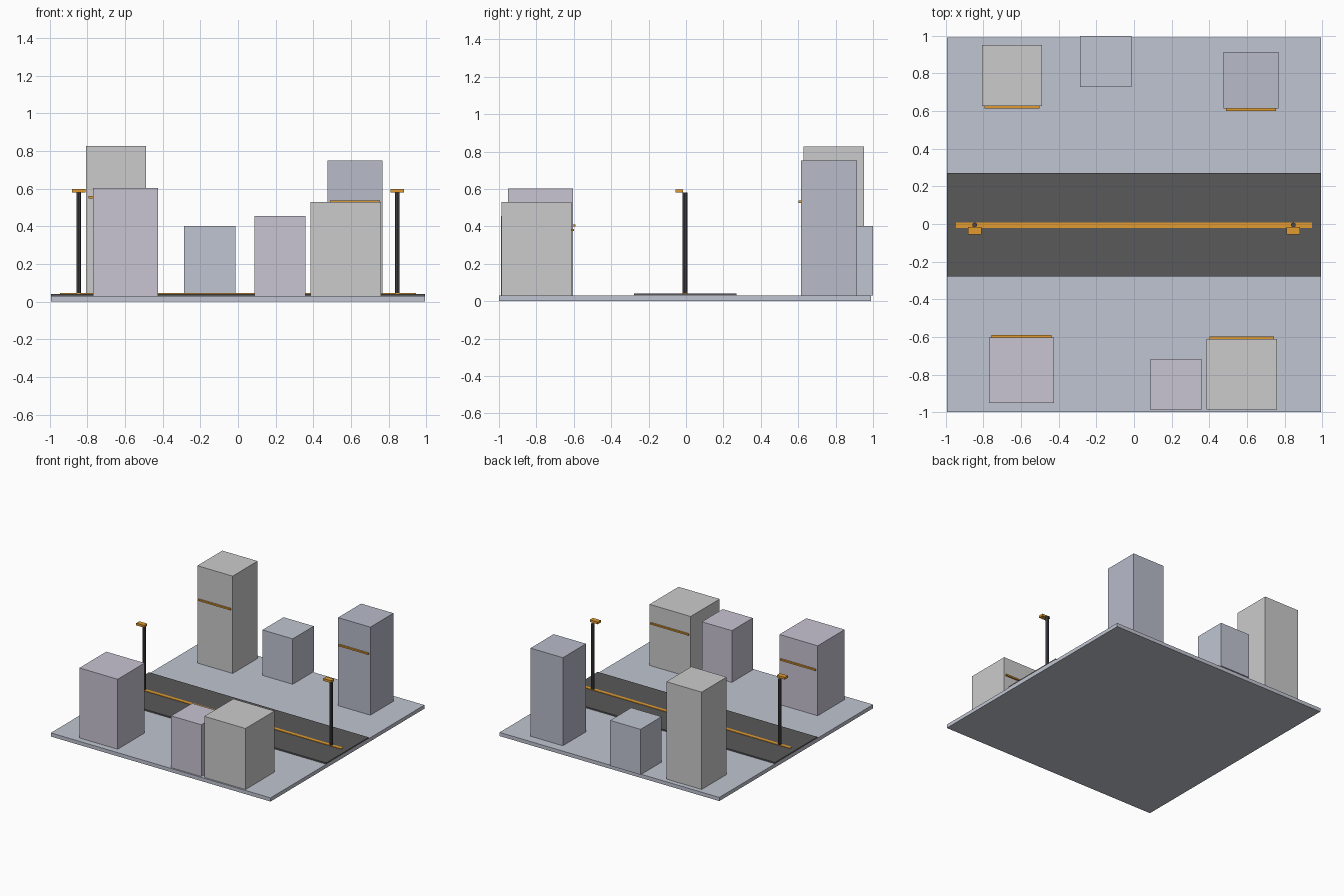
import bpy

if "Cube" in bpy.data.objects:
    bpy.data.objects.remove(bpy.data.objects["Cube"])


def material(name, rgb):
    m = bpy.data.materials.new(name)
    m.diffuse_color = (*rgb, 1)
    m.use_nodes = True
    m.node_tree.nodes["Principled BSDF"].inputs["Base Color"].default_value = m.diffuse_color
    return m


BLUE = material("pale_blue", (0.53, 0.56, 0.64))
SLATE = material("slate", (0.48, 0.50, 0.59))
LILAC = material("lilac", (0.58, 0.55, 0.65))
GREY = material("light_grey", (0.65, 0.65, 0.66))
ASPHALT = material("asphalt", (0.10, 0.10, 0.10))
METAL = material("dark_metal", (0.07, 0.07, 0.08))
ORANGE = material("orange", (0.75, 0.33, 0.03))


def box(name, x, y, z, mat):
    """Box from (min, max) ranges."""
    bpy.ops.mesh.primitive_cube_add(
        size=1, location=[(a + b) / 2 for a, b in (x, y, z)])
    o = bpy.context.object
    o.name = name
    o.scale = [b - a for a, b in (x, y, z)]
    bpy.ops.object.transform_apply(location=False, rotation=False, scale=True)
    o.data.materials.append(mat)
    return o


# Ground slab, road and centre line
GROUND, ROAD = 0.03, 0.041
box("ground_slab", (-0.995, 0.995), (-1.0, 0.99), (0, GROUND), BLUE)
box("road", (-0.995, 0.995), (-0.279, 0.27), (GROUND, ROAD), ASPHALT)
box("centre_line", (-0.947, 0.947), (-0.02, 0.008), (ROAD, 0.045), ORANGE)

# Buildings: name, x range, y range, top, material, light strip height (or None)
buildings = [
    ("tower_back_left", (-0.808, -0.488), (0.628, 0.951), 0.827, GREY, 0.554),
    ("block_back_middle", (-0.288, -0.014), (0.728, 1.0), 0.402, BLUE, None),
    ("tower_back_right", (0.476, 0.769), (0.614, 0.913), 0.751, SLATE, 0.531),
    ("tower_front_left", (-0.771, -0.424), (-0.951, -0.603), 0.603, LILAC, 0.404),
    ("block_front_middle", (0.087, 0.359), (-0.988, -0.717), 0.454, LILAC, None),
    ("tower_front_right", (0.386, 0.759), (-0.987, -0.612), 0.53, GREY, 0.38),
]
for name, x, y, top, mat, strip in buildings:
    box(name, x, y, (GROUND, top), mat)
    if strip:
        # Strip sits on the wall that faces the road
        face = (y[0] - 0.013, y[0]) if y[0] > 0 else (y[1], y[1] + 0.013)
        box(name + "_strip", (x[0] + 0.014, x[1] - 0.014), face,
            (strip - 0.006, strip + 0.006), ORANGE)

# Street lamps
for side, x in (("left", -0.847), ("right", 0.847)):
    bpy.ops.mesh.primitive_cylinder_add(
        vertices=10, radius=0.013, depth=0.58 - ROAD,
        location=(x, -0.005, (0.58 + ROAD) / 2))
    pole = bpy.context.object
    pole.name = "lamp_pole_" + side
    pole.data.materials.append(METAL)
    box("lamp_head_" + side, (x - 0.036, x + 0.036), (-0.056, -0.016),
        (0.58, 0.598), ORANGE)
